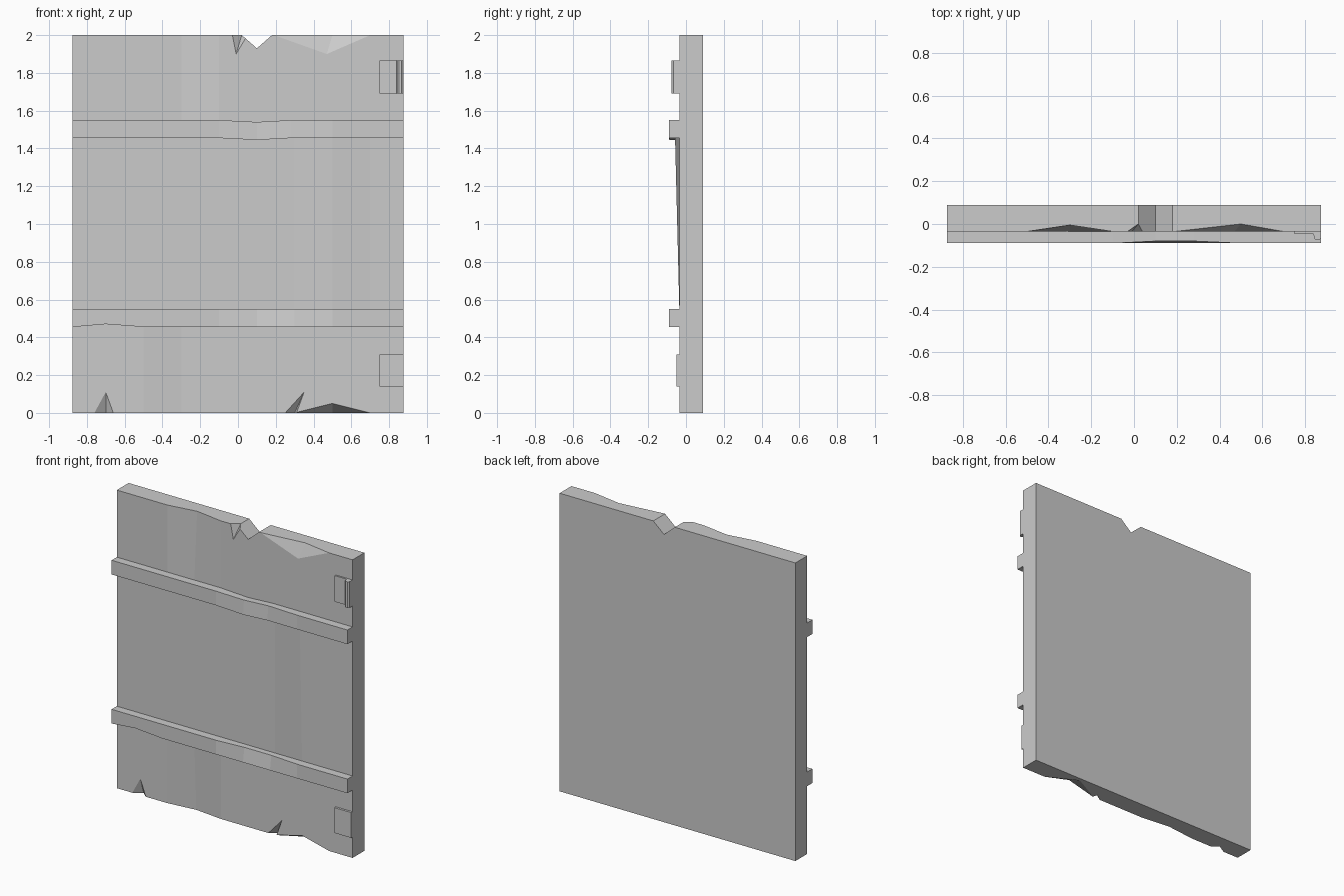
import bpy, bmesh
from mathutils import Vector

if "Cube" in bpy.data.objects:
    bpy.data.objects.remove(bpy.data.objects["Cube"])

W = 0.875
FRONT = -0.035


def finish(name, bm):
    bmesh.ops.recalc_face_normals(bm, faces=bm.faces)
    mesh = bpy.data.meshes.new(name)
    bm.to_mesh(mesh)
    bm.free()
    ob = bpy.data.objects.new(name, mesh)
    bpy.context.collection.objects.link(ob)
    return ob


def loft(name, stations):
    """Solid through closed sections: stations = [(axis x, [(y, z), ...]), ...]"""
    bm = bmesh.new()
    rings = [[bm.verts.new((x, y, z)) for y, z in sec] for x, sec in stations]
    n = len(rings[0])
    for a, b in zip(rings, rings[1:]):
        for i in range(n):
            j = (i + 1) % n
            bm.faces.new((a[i], a[j], b[j], b[i]))
    bm.faces.new(rings[0])
    bm.faces.new(rings[-1])
    return finish(name, bm)


def prism(name, outline, z0, z1):
    """Extrude an (x, y) outline upward."""
    bm = bmesh.new()
    f = bm.faces.new([bm.verts.new((x, y, z0)) for x, y in outline])
    ext = bmesh.ops.extrude_face_region(bm, geom=[f])["geom"]
    bmesh.ops.translate(bm, vec=(0, 0, z1 - z0),
                        verts=[v for v in ext if isinstance(v, bmesh.types.BMVert)])
    return finish(name, bm)


def hull(name, points):
    bm = bmesh.new()
    for p in points:
        bm.verts.new(p)
    bmesh.ops.convex_hull(bm, input=bm.verts)
    return finish(name, bm)


def cut(target, cutter):
    mod = target.modifiers.new("cut", "BOOLEAN")
    mod.operation = "DIFFERENCE"
    mod.solver = "EXACT"
    mod.object = cutter
    bpy.context.view_layer.objects.active = target
    bpy.ops.object.modifier_apply(modifier=mod.name)
    bpy.data.objects.remove(cutter)


def chip(target, apex, edge_z, left, right, deep):
    """Splinter broken from the front edge; deep = (x, y) on the end face."""
    a = Vector((apex[0], FRONT, apex[1]))
    ends = [(left, FRONT, edge_z), (right, FRONT, edge_z),
            (deep[0], deep[1], edge_z), ((left + right) / 2, FRONT - 0.06, edge_z)]
    cut(target, hull("chip_cutter", [a] + [a + (Vector(e) - a) * 1.4 for e in ends]))


# Door slab: front worn back at the ends, swollen below the upper strap
worn_top, worn_bottom = {-0.3: 0.03}, {-0.3: 0.022}
swell = {0.5: 0.023}
stations = []
for x in (-W, -0.5, -0.3, -0.1, 0.3, 0.5, 0.7, W):
    stations.append((x, [
        (0.09, 0), (0.09, 2),
        (FRONT + worn_top.get(x, 0), 2), (FRONT, 1.54),
        (FRONT - swell.get(x, 0), 1.46), (FRONT, 0.54), (FRONT, 0.46),
        (FRONT + worn_bottom.get(x, 0), 0)]))
slab = loft("door_slab", stations)

# V notch through the top edge
cut(slab, hull("notch_cutter", [(x, y, z) for y in (-0.2, 0.2)
                                for x, z in ((0.1, 1.93), (-0.06, 2.07), (0.26, 2.07))]))

# Broken splinters on the top and bottom edges
chip(slab, (-0.01, 1.9), 2, -0.03, 0.05, (0.02, 0.0))
chip(slab, (0.47, 1.9), 2, 0.19, 0.7, (0.5, 0.0))
chip(slab, (-0.7, 0.11), 0, -0.76, -0.66, (-0.7, 0.0))
chip(slab, (0.35, 0.11), 0, 0.25, 0.31, (0.3, 0.0))
chip(slab, (0.5, 0.05), 0, 0.3, 0.7, (0.5, 0.07))


# Cross straps with dents: (x, top y, bottom y, top z, bottom z)
def strap(name, rows):
    loft(name, [(x, [(-0.02, zt), (yt, zt), (yb, zb), (-0.02, zb)])
                for x, yt, yb, zt, zb in rows])


strap("upper_strap", [
    (-W, -0.09, -0.09, 1.55, 1.455), (-0.1, -0.09, -0.09, 1.55, 1.455),
    (0.1, -0.08, -0.088, 1.54, 1.445), (0.28, -0.08, -0.088, 1.55, 1.455),
    (0.5, -0.09, -0.09, 1.55, 1.455), (W, -0.09, -0.09, 1.55, 1.455)])
strap("lower_strap", [
    (-W, -0.09, -0.09, 0.55, 0.455), (-0.7, -0.09, -0.09, 0.55, 0.47),
    (-0.5, -0.09, -0.09, 0.55, 0.455), (-0.1, -0.09, -0.09, 0.55, 0.455),
    (0.1, -0.075, -0.09, 0.55, 0.455), (0.3, -0.075, -0.09, 0.55, 0.455),
    (0.5, -0.09, -0.09, 0.55, 0.455), (W, -0.09, -0.09, 0.55, 0.455)])

# Upper hinge leaf with its knuckle, lower leaf is a plain plate
prism("upper_hinge", [(0.75, -0.02), (0.75, -0.046), (0.84, -0.046), (0.843, -0.068),
                      (0.852, -0.076), (0.865, -0.076), (W, -0.066), (W, -0.02)], 1.69, 1.865)
prism("lower_hinge", [(0.75, -0.02), (0.75, -0.05), (W, -0.05), (W, -0.02)], 0.14, 0.31)
